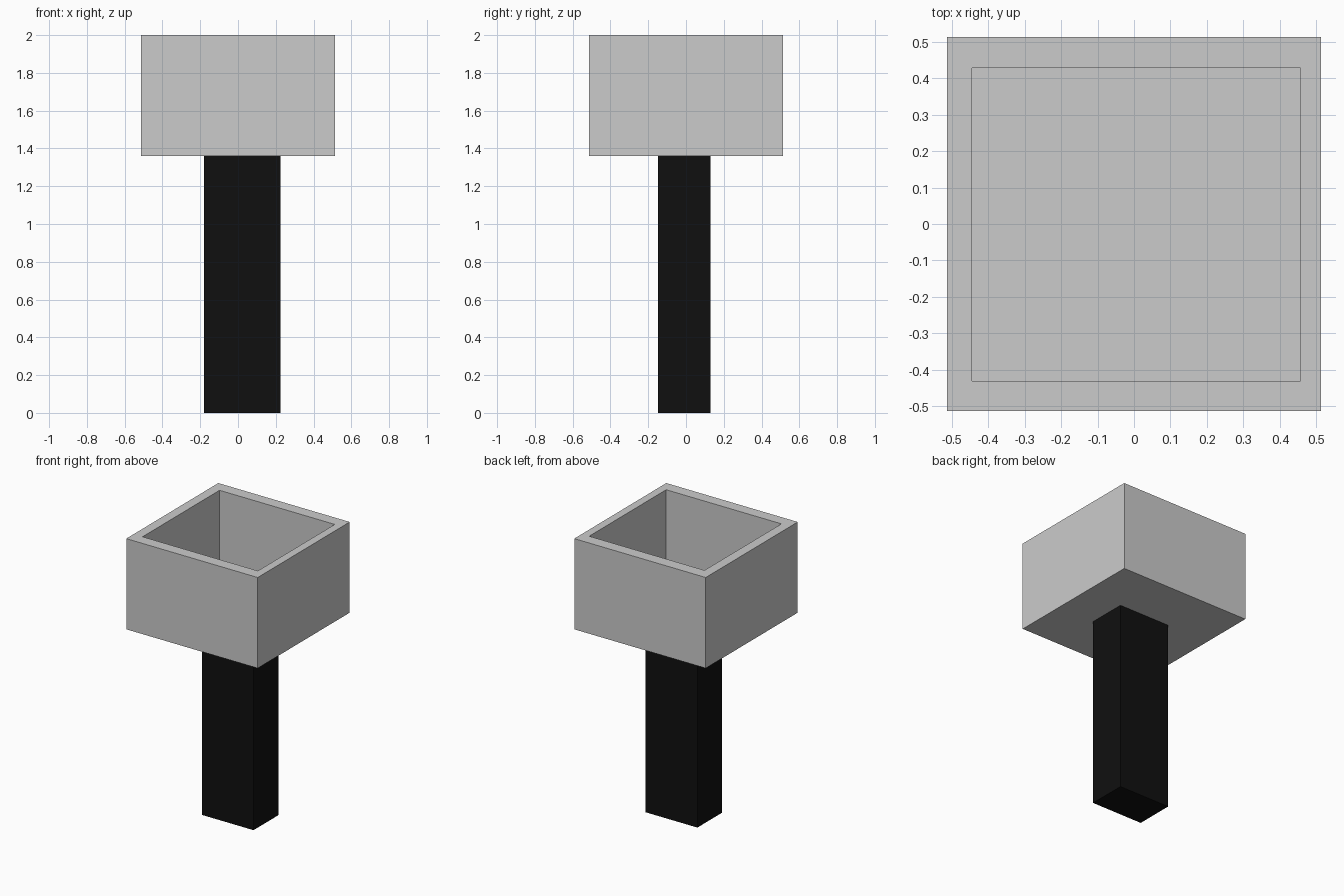
import bpy
import bmesh
from mathutils import Vector

if "Cube" in bpy.data.objects:
    bpy.data.objects.remove(bpy.data.objects["Cube"])


def box(name, lo, hi):
    """Axis-aligned box between two corners; returns object."""
    lo, hi = Vector(lo), Vector(hi)
    bm = bmesh.new()
    bmesh.ops.create_cube(bm, size=1)
    bmesh.ops.scale(bm, vec=hi - lo, verts=bm.verts)
    bmesh.ops.translate(bm, vec=(lo + hi) / 2, verts=bm.verts)
    mesh = bpy.data.meshes.new(name)
    bm.to_mesh(mesh)
    bm.free()
    obj = bpy.data.objects.new(name, mesh)
    bpy.context.collection.objects.link(obj)
    return obj


HALF, BASE, TOP = 0.513, 1.36, 2.0
FLOOR = 1.43

# Post
post = box("post", (-0.18, -0.147, 0), (0.224, 0.13, BASE))
black = bpy.data.materials.new("black")
black.diffuse_color = (0.005, 0.005, 0.005, 1)
black.use_nodes = True
black.node_tree.nodes["Principled BSDF"].inputs["Base Color"].default_value = black.diffuse_color
post.data.materials.append(black)

# Open-topped bin: the top face is inset, fitted to the opening and pushed down
bin_box = box("open_bin", (-HALF, -HALF, BASE), (HALF, HALF, TOP))
bm = bmesh.new()
bm.from_mesh(bin_box.data)
top = max(bm.faces, key=lambda f: f.calc_center_median().z)
bmesh.ops.inset_individual(bm, faces=[top], thickness=0.07)
for v in top.verts:
    v.co.x = 0.456 if v.co.x > 0 else -0.444
    v.co.y = 0.428 if v.co.y > 0 else -0.43
floor = bmesh.ops.extrude_discrete_faces(bm, faces=[top])["faces"][0]
for v in floor.verts:
    v.co.z = FLOOR
bmesh.ops.recalc_face_normals(bm, faces=bm.faces)
bm.to_mesh(bin_box.data)
bm.free()
